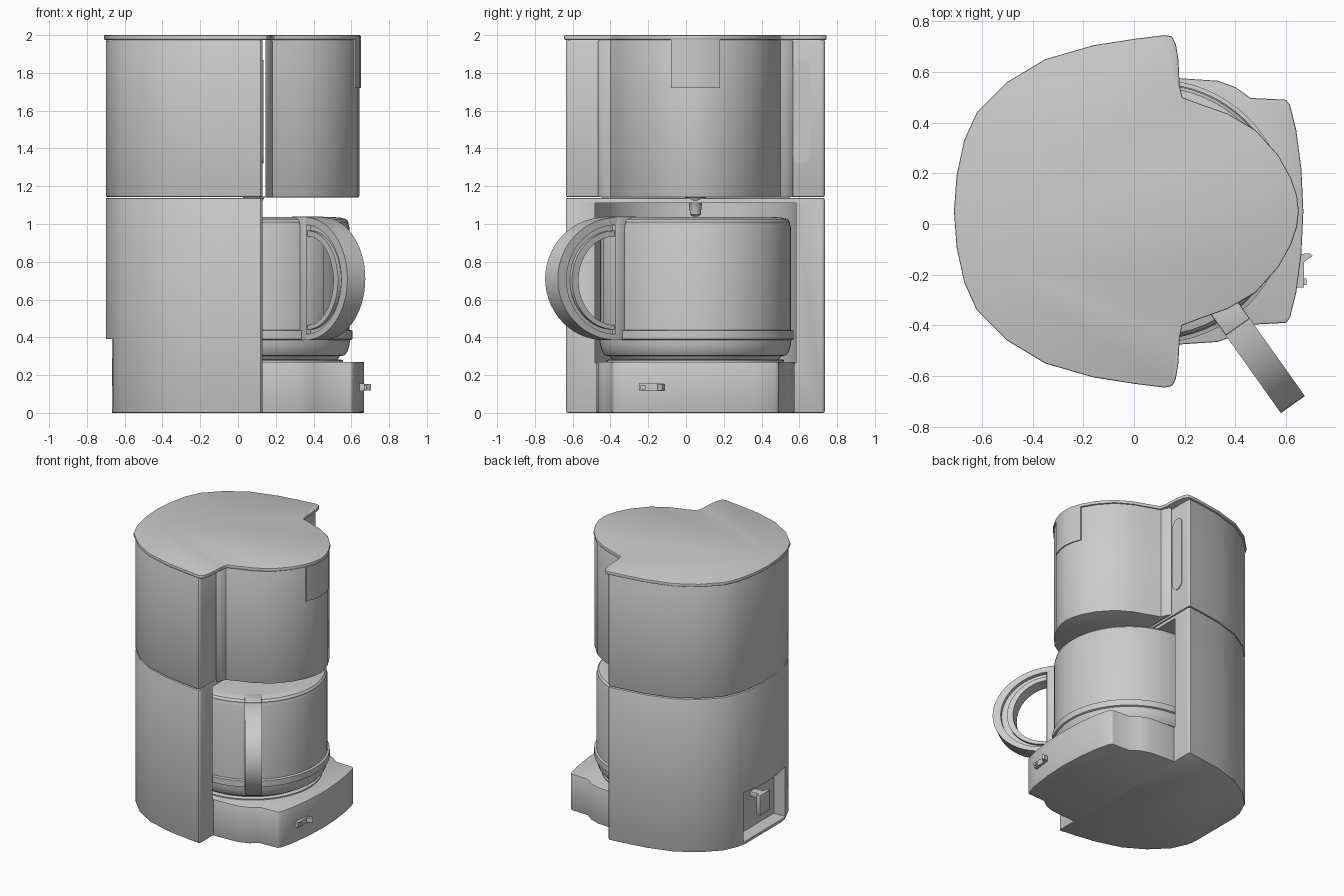
import bpy, bmesh, math
from mathutils import Matrix

cube = bpy.data.objects.get("Cube")
if cube:
    bpy.data.objects.remove(cube)

MID = 0.05                       # mirror line of the machine in y
POT = (0.085, MID)               # pot axis

grey = bpy.data.materials.new("light_grey")
grey.use_nodes = True
grey.diffuse_color = (0.6, 0.6, 0.6, 1)
grey.node_tree.nodes["Principled BSDF"].inputs["Base Color"].default_value = (0.6, 0.6, 0.6, 1)


def activate(ob):
    bpy.ops.object.select_all(action='DESELECT')
    ob.select_set(True)
    bpy.context.view_layer.objects.active = ob


def finish(name, bm, bevel=0.0):
    bmesh.ops.recalc_face_normals(bm, faces=bm.faces)
    mesh = bpy.data.meshes.new(name)
    bm.to_mesh(mesh)
    bm.free()
    mesh.materials.append(grey)
    ob = bpy.data.objects.new(name, mesh)
    bpy.context.collection.objects.link(ob)
    if bevel:
        mod = ob.modifiers.new("bevel", 'BEVEL')
        mod.width, mod.segments, mod.limit_method = bevel, 2, 'ANGLE'
        mod.angle_limit = math.radians(50)
        activate(ob)
        bpy.ops.object.modifier_apply(modifier=mod.name)
    return ob


def prism(name, pts, z0, z1, bevel=0.0, matrix=None):
    bm = bmesh.new()
    base = bm.faces.new([bm.verts.new((x, y, z0)) for x, y in pts])
    top = bmesh.ops.extrude_face_region(bm, geom=[base])["geom"]
    bmesh.ops.translate(bm, vec=(0, 0, z1 - z0),
                        verts=[g for g in top if isinstance(g, bmesh.types.BMVert)])
    if matrix:
        bm.transform(matrix)
    return finish(name, bm, bevel)


def box(name, lo, hi, bevel=0.0, matrix=None):
    pts = [(lo[0], lo[1]), (hi[0], lo[1]), (hi[0], hi[1]), (lo[0], hi[1])]
    return prism(name, pts, lo[2], hi[2], bevel, matrix)


def mirrored(half):
    """Full outline from (x, distance from the middle) points."""
    left = [(x, MID + d) for x, d in half]
    right = [(x, MID - d) for x, d in reversed(half) if d > 0]
    return left + right


def lathe(name, profile, centre, steps=64):
    bm = bmesh.new()
    rings = []
    for r, z in profile:
        rings.append([bm.verts.new((centre[0] + r * math.cos(a), centre[1] + r * math.sin(a), z))
                      for a in (math.tau * i / steps for i in range(steps))])
    for a, b in zip(rings, rings[1:]):
        for i in range(steps):
            j = (i + 1) % steps
            bm.faces.new((a[i], a[j], b[j], b[i]))
    bm.faces.new(rings[0])
    bm.faces.new(rings[-1])
    return finish(name, bm)


def cut(ob, cutter):
    mod = ob.modifiers.new("cut", 'BOOLEAN')
    mod.operation, mod.solver, mod.object = 'DIFFERENCE', 'EXACT', cutter
    activate(ob)
    bpy.ops.object.modifier_apply(modifier=mod.name)
    bpy.data.objects.remove(cutter)


# Outlines seen from above
back = [(-0.71, 0), (-0.70, 0.14), (-0.67, 0.28), (-0.62, 0.39), (-0.50, 0.51),
        (-0.35, 0.60), (-0.16, 0.655), (0, 0.68), (0.12, 0.695)]
front = [(0.19, 0.45), (0.27, 0.42), (0.37, 0.385), (0.48, 0.32), (0.57, 0.22),
         (0.62, 0.13), (0.643, 0.06), (0.65, 0)]
lid_outline = mirrored(back + [(0.15, 0.69), (0.165, 0.66), (0.175, 0.60), (0.18, 0.50)] + front)
body_outline = mirrored([(x * 0.985, d * 0.985) for x, d in back] + [(0.13, 0.675)])
basket_outline = mirrored([(0.145, 0.52), (0.17, 0.48)] + [(x - 0.008, d) for x, d in front])

# Upper housing
prism("lid", lid_outline, 1.975, 2.0, 0.006)
prism("water_tank", body_outline, 1.143, 1.976, 0.008)
prism("filter_basket", basket_outline, 1.14, 1.976, 0.008)
grip = [(x, d) for x, d in front if d < 0.2]
prism("basket_grip_lip", mirrored([(0.6, 0.13)] + grip), 1.72, 1.976)
lathe("drip_nozzle", [(0.06, 1.145), (0.035, 1.11), (0.028, 1.05), (0.015, 1.04)], POT, 24)

# Water level window on the front of the tank
window = []
for zc, start in ((1.822, 0), (1.368, math.pi)):
    window += [(MID + 0.563 + 0.047 * math.cos(start + math.pi * i / 10),
                zc + 0.047 * math.sin(start + math.pi * i / 10)) for i in range(11)]
to_front = Matrix(((0, 0, 1, 0), (1, 0, 0, 0), (0, 1, 0, 0), (0, 0, 0, 1)))
prism("water_window", window, 0.128, 0.136, 0, to_front)

# Lower housing with a round pot recess and a cord niche at the back
body = prism("lower_body", body_outline, 0.0, 1.138, 0.008)
cut(body, lathe("recess_cutter", [(0.535, 0.265), (0.535, 1.11)], POT))
cut(body, box("niche_cutter", (-0.9, -0.22, 0.02), (-0.57, 0.28, 0.39)))
cut(body, box("sill_cutter", (-0.9, -0.23, -0.1), (-0.668, 0.29, 0.39)))
box("cord_hook_arm", (-0.65, 0.0, 0.25), (-0.56, 0.06, 0.29), 0.005)
box("cord_hook_tip", (-0.665, -0.04, 0.14), (-0.635, 0.08, 0.29), 0.005)

# Base tray, hot plate and switch
tray = [(0.0, 0.525), (0.18, 0.525), (0.33, 0.515), (0.40, 0.49), (0.46, 0.447),
        (0.60, 0.44), (0.615, 0.42), (0.64, 0.32), (0.66, 0.17), (0.668, 0)]
prism("base_tray", mirrored(tray), 0.0, 0.27, 0.006)
lathe("hot_plate", [(0.47, 0.26), (0.47, 0.278), (0.46, 0.283)], POT)
box("switch_plate", (0.64, -0.25, 0.115), (0.67, -0.12, 0.155))
prism("switch_rocker", [(0.65, -0.165), (0.705, -0.125), (0.69, -0.115), (0.65, -0.12)], 0.118, 0.152)
box("switch_lamp", (0.66, -0.24, 0.125), (0.68, -0.215, 0.145))

# Pot
lathe("pot", [(0.44, 0.281), (0.455, 0.30), (0.48, 0.305), (0.495, 0.325), (0.505, 0.36),
              (0.508, 0.385), (0.52, 0.39), (0.52, 0.435), (0.505, 0.44), (0.505, 0.985),
              (0.50, 1.0)], POT)
lathe("pot_lid", [(0.50, 0.995), (0.50, 1.01), (0.488, 1.025), (0.46, 1.033), (0.43, 1.036)], POT)

# Pot handle, built along x and then turned
turn = Matrix.Translation((POT[0], POT[1], 0)) @ Matrix.Rotation(math.radians(-54.6), 4, 'Z')


def d_loop(f):
    """D-shaped loop between the outer edge (f=0) and the finger hole (f=1)."""
    mix = lambda a, b: a + (b - a) * f
    arc = [math.pi * (i / 28 - 0.5) for i in range(29)]
    return [(mix(0.55, 0.56) + mix(0.385, 0.235) * math.cos(a),
             mix(0.71, 0.70) + mix(0.325, 0.235) * math.sin(a)) for a in arc]


def d_band(name, f0, f1, half):
    bm = bmesh.new()
    loops = [[bm.verts.new((r, y, z)) for r, z in d_loop(f)]
             for f, y in ((f0, -half), (f1, -half), (f1, half), (f0, half))]
    for k in range(4):
        a, b = loops[k], loops[(k + 1) % 4]
        for i in range(len(a) - 1):
            bm.faces.new((a[i], a[i + 1], b[i + 1], b[i]))
    for end in (0, -1):
        bm.faces.new([lp[end] for lp in loops])
    bm.transform(turn)
    return finish(name, bm)


d_band("handle_outer_band", 0, 0.4, 0.058)
d_band("handle_web", 0.38, 0.72, 0.03)
d_band("handle_inner_band", 0.7, 1, 0.05)
box("handle_strap", (0.49, -0.058, 0.385), (0.56, 0.058, 1.034), 0.006, turn)
box("handle_lid_clip", (0.42, -0.058, 1.0), (0.56, 0.058, 1.04), 0.006, turn)

# Smooth curved walls, keep the edges crisp
bpy.ops.object.select_all(action='DESELECT')
for ob in bpy.context.collection.objects:
    if ob.type == 'MESH':
        ob.select_set(True)
        bpy.context.view_layer.objects.active = ob
bpy.ops.object.shade_smooth_by_angle(angle=math.radians(32))
